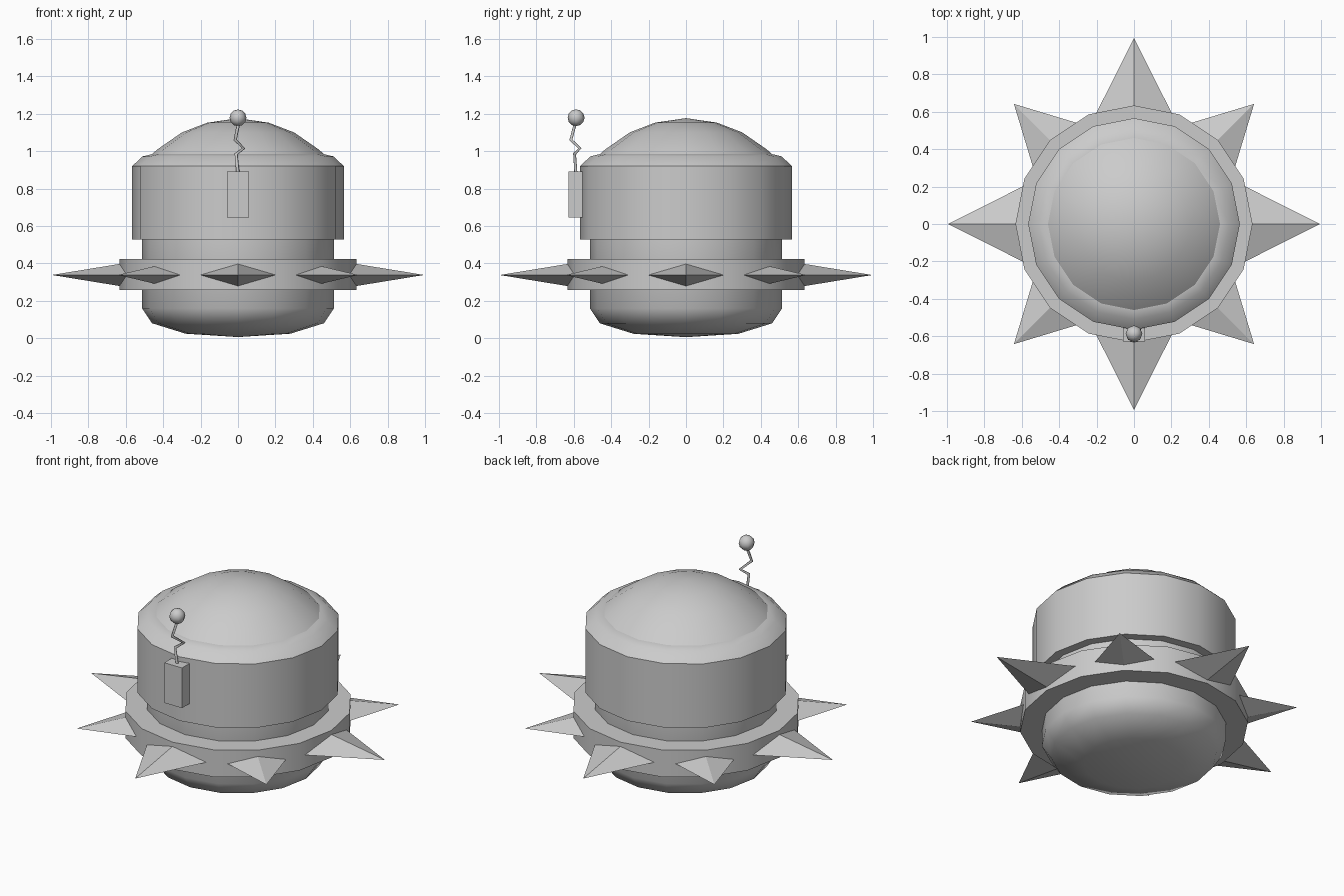
import bpy, bmesh, math
from mathutils import Matrix

if "Cube" in bpy.data.objects:
    bpy.data.objects.remove(bpy.data.objects["Cube"])

SIDES = 16


def finish(name, bm, smooth=None):
    bmesh.ops.recalc_face_normals(bm, faces=bm.faces)
    mesh = bpy.data.meshes.new(name)
    bm.to_mesh(mesh)
    bm.free()
    ob = bpy.data.objects.new(name, mesh)
    bpy.context.collection.objects.link(ob)
    if smooth:
        bpy.ops.object.select_all(action='DESELECT')
        ob.select_set(True)
        bpy.context.view_layer.objects.active = ob
        bpy.ops.object.shade_smooth_by_angle(angle=math.radians(smooth))
    return ob


def lathe(name, profile, closed=False, smooth=45):
    """Revolve an (r, z) profile around the z axis."""
    bm = bmesh.new()
    verts = [bm.verts.new((r, 0, z)) for r, z in profile]
    edges = [bm.edges.new(p) for p in zip(verts, verts[1:])]
    if closed:
        edges.append(bm.edges.new((verts[-1], verts[0])))
    bmesh.ops.spin(bm, geom=verts + edges, cent=(0, 0, 0), axis=(0, 0, 1),
                   angle=math.tau, steps=SIDES)
    bmesh.ops.remove_doubles(bm, verts=bm.verts, dist=0.0005)
    return finish(name, bm, smooth)


def spike(name, angle, base, tip, half_width, half_height):
    """Flattened four-sided pyramid pointing outwards."""
    bm = bmesh.new()
    z = 0.338
    ring = [bm.verts.new(p) for p in ((base, half_width, z), (base, 0, z + half_height),
                                      (base, -half_width, z), (base, 0, z - half_height))]
    point = bm.verts.new((tip, 0, z))
    bm.faces.new(ring)
    for i in range(4):
        bm.faces.new((ring[i], ring[(i + 1) % 4], point))
    bm.transform(Matrix.Rotation(angle, 4, 'Z'))
    return finish(name, bm)


# Rounded lower body
lathe("lower_body", [(0, 0.006), (0.28, 0.024), (0.46, 0.08), (0.513, 0.16), (0.513, 0.54)])

# Wide upper drum with bevelled shoulder
lathe("upper_drum", [(0.50, 0.528), (0.566, 0.528), (0.566, 0.92), (0.51, 0.972),
                     (0.455, 0.985), (0.40, 0.985)])

# Domed lid
lathe("dome", [(0.47, 0.975), (0.43, 1.01), (0.30, 1.10), (0.165, 1.152), (0, 1.176)])

# Belt around the body
lathe("belt", [(0.50, 0.257), (0.634, 0.257), (0.634, 0.423), (0.50, 0.423)], closed=True)

# Alternating large and small spikes
for i in range(8):
    a = i * math.pi / 4
    if i % 2 == 0:
        spike(f"large_spike_{i}", a, 0.59, 0.995, 0.203, 0.066)
    else:
        spike(f"small_spike_{i}", a, 0.60, 0.908, 0.165, 0.052)

# Antenna box on the front
bm = bmesh.new()
bmesh.ops.create_cube(bm, size=1)
bm.transform(Matrix.Translation((0, -0.59, 0.768)) @ Matrix.Diagonal((0.12, 0.075, 0.246, 1)))
finish("antenna_box", bm)

# Kinked antenna wire
path = [(0, -0.588, 0.88), (-0.01, -0.595, 0.985), (0.03, -0.567, 1.015),
        (-0.015, -0.615, 1.06), (0.005, -0.588, 1.16)]
curve = bpy.data.curves.new("antenna_wire", 'CURVE')
curve.dimensions = '3D'
curve.bevel_depth = 0.009
curve.bevel_resolution = 1
spline = curve.splines.new('POLY')
spline.points.add(len(path) - 1)
for p, co in zip(spline.points, path):
    p.co = (*co, 1)
wire = bpy.data.objects.new("antenna_wire", curve)
bpy.context.collection.objects.link(wire)

# Antenna ball
bm = bmesh.new()
bmesh.ops.create_uvsphere(bm, u_segments=8, v_segments=6, radius=0.045)
bm.transform(Matrix.Translation((0, -0.587, 1.178)))
finish("antenna_ball", bm, 60)
